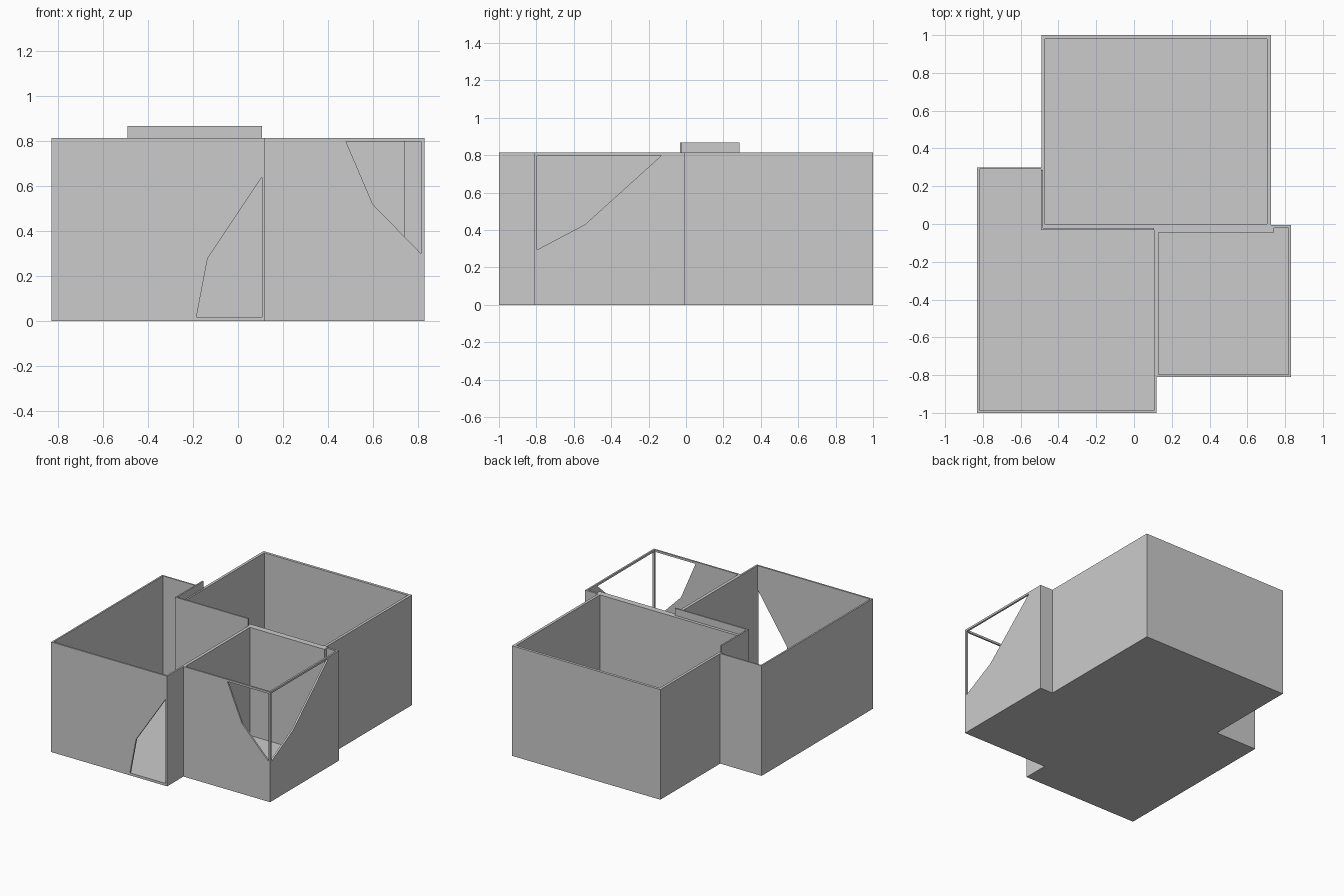
import bpy, bmesh
from mathutils import Vector

if "Cube" in bpy.data.objects:
    bpy.data.objects.remove(bpy.data.objects["Cube"])

H = 0.815      # wall height
FLOOR = 0.015  # floor thickness


def prism(name, pts, place, offset):
    """Extrude a 2D profile; place maps (u, v) to 3D, offset is the extrusion."""
    bm = bmesh.new()
    face = bm.faces.new([bm.verts.new(place(u, v)) for u, v in pts])
    ext = bmesh.ops.extrude_face_region(bm, geom=[face])
    verts = [g for g in ext["geom"] if isinstance(g, bmesh.types.BMVert)]
    bmesh.ops.translate(bm, verts=verts, vec=Vector(offset))
    bmesh.ops.recalc_face_normals(bm, faces=bm.faces)
    me = bpy.data.meshes.new(name)
    bm.to_mesh(me)
    bm.free()
    ob = bpy.data.objects.new(name, me)
    bpy.context.collection.objects.link(ob)
    return ob


def plan(name, pts, z0, z1):
    return prism(name, pts, lambda x, y: (x, y, z0), (0, 0, z1 - z0))


# Solid footprint of the three rooms
house = plan("room_walls", [
    (-0.83, -1), (0.12, -1), (0.12, -0.81), (0.83, -0.81), (0.83, -0.005),
    (0.725, -0.005), (0.725, 1), (-0.49, 1), (-0.49, 0.30), (-0.83, 0.30)], 0, H)

# Room interiors, open at the top
cutters = [
    plan("back_room_cutter", [(-0.47, 0), (0.705, 0), (0.705, 0.98), (-0.47, 0.98)], FLOOR, 1),
    plan("left_room_cutter", [(-0.818, -0.987), (0.107, -0.987), (0.107, -0.033),
                              (-0.492, -0.033), (-0.492, 0.29), (-0.818, 0.29)], FLOOR, 1),
    plan("right_room_cutter", [(0.13, -0.798), (0.817, -0.798), (0.817, -0.02),
                               (0.74, -0.02), (0.74, -0.045), (0.13, -0.045)], FLOOR, 1),
    # Angular openings in the outer walls
    prism("left_opening_cutter", [(-0.185, 0.018), (0.106, 0.018), (0.106, 0.64), (-0.135, 0.28)],
          lambda x, z: (x, -1.05, z), (0, 0.1, 0)),
    prism("corner_front_cutter", [(0.48, 0.80), (0.60, 0.52), (0.815, 0.30), (0.815, 0.80)],
          lambda x, z: (x, -0.85, z), (0, 0.1, 0)),
    prism("corner_side_cutter", [(-0.796, 0.295), (-0.54, 0.43), (-0.13, 0.80), (-0.796, 0.80)],
          lambda y, z: (0.78, y, z), (0.1, 0, 0)),
]
for c in cutters:
    mod = house.modifiers.new(c.name, 'BOOLEAN')
    mod.operation = 'DIFFERENCE'
    mod.solver = 'EXACT'
    mod.object = c

# Apply the cuts and discard the cutters
dg = bpy.context.evaluated_depsgraph_get()
result = bpy.data.meshes.new_from_object(house.evaluated_get(dg))
house.modifiers.clear()
house.data = result
for c in cutters:
    bpy.data.objects.remove(c)

# Raised thin L-shaped parapet between the left and back rooms
plan("raised_parapet", [(-0.492, -0.033), (0.107, -0.033), (0.107, -0.022),
                        (-0.481, -0.022), (-0.481, 0.285), (-0.492, 0.285)], H, 0.868)
